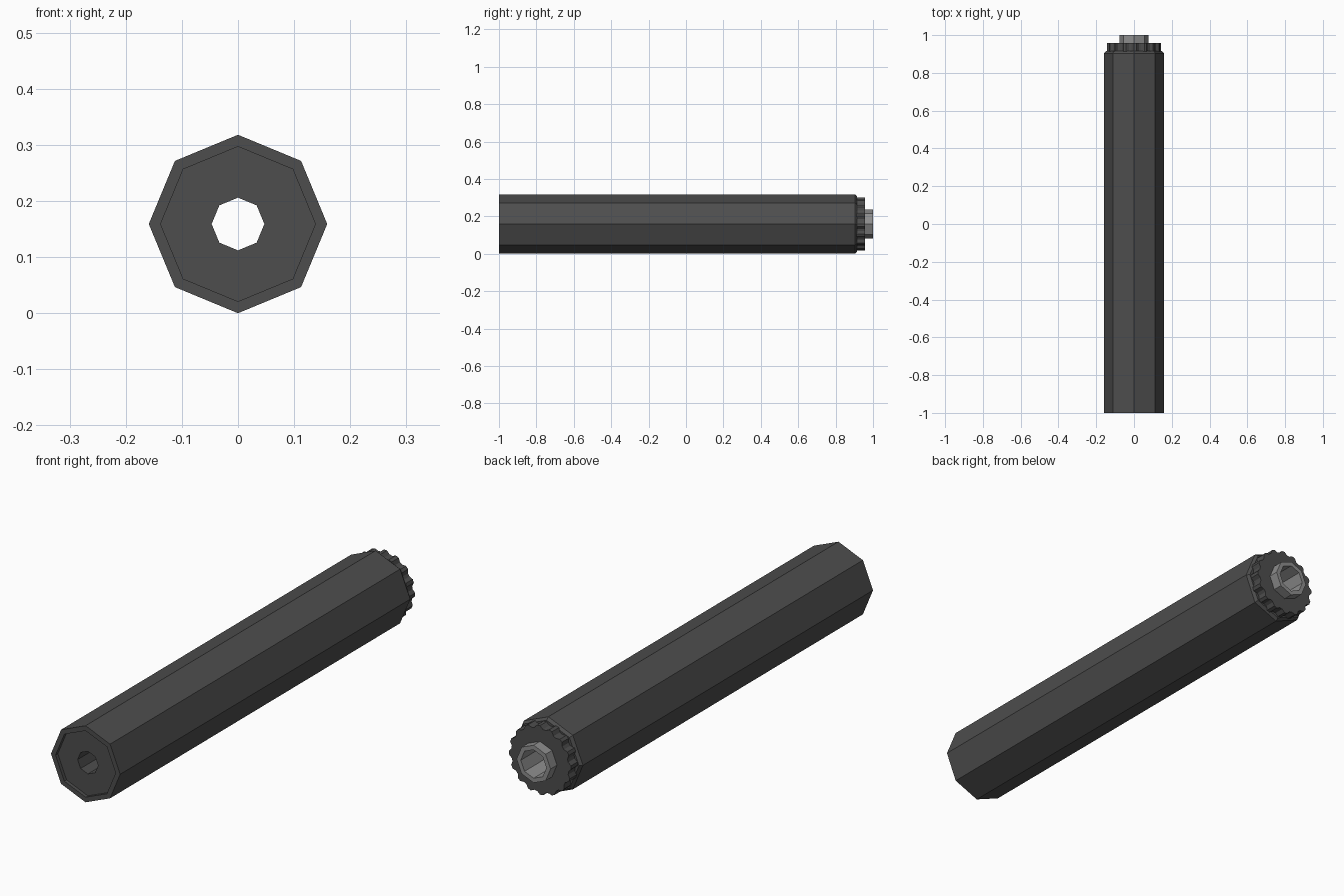
import bpy, bmesh, math

if "Cube" in bpy.data.objects:
    bpy.data.objects.remove(bpy.data.objects["Cube"])

CZ = 0.159  # height of the long axis


def material(name, v):
    m = bpy.data.materials.new(name)
    m.diffuse_color = (v, v, v, 1)
    m.use_nodes = True
    m.node_tree.nodes["Principled BSDF"].inputs["Base Color"].default_value = m.diffuse_color
    return m


dark = material("dark gunmetal", 0.075)
steel = material("light steel", 0.27)


def lathe(name, profile, mat, sides=8, radius_at=None):
    """Sweep a closed (y, radius) profile around the long axis."""
    bm = bmesh.new()
    rings = []
    for i in range(sides):
        a = 2 * math.pi * i / sides
        ring = []
        for y, r in profile:
            r = radius_at(i, r) if radius_at else r
            ring.append(bm.verts.new((r * math.sin(a), y, CZ + r * math.cos(a))))
        rings.append(ring)
    n = len(profile)
    for i in range(sides):
        p, q = rings[i], rings[(i + 1) % sides]
        for j in range(n):
            k = (j + 1) % n
            bm.faces.new((p[j], p[k], q[k], q[j]))
    bmesh.ops.recalc_face_normals(bm, faces=bm.faces)
    mesh = bpy.data.meshes.new(name)
    bm.to_mesh(mesh)
    bm.free()
    mesh.materials.append(mat)
    ob = bpy.data.objects.new(name, mesh)
    bpy.context.collection.objects.link(ob)
    return ob


# Octagonal body: recessed front face, through bore, chamfered rear edge
lathe("body", [(-1.0, 0.159), (-1.0, 0.138), (-0.985, 0.138), (-0.985, 0.047),
               (0.80, 0.047), (0.80, 0.062), (0.915, 0.062),
               (0.915, 0.149), (0.903, 0.159)], dark)


# Notched locking ring: 16 teeth, four points per tooth
def tooth(i, r):
    return r - 0.011 if r > 0.1 and i % 4 in (2, 3) else r


lathe("locking_ring", [(0.912, 0.143), (0.958, 0.143), (0.958, 0.062), (0.912, 0.062)],
      dark, 64, tooth)

# Threaded mount collar with its lining inside the rear
lathe("mount_collar", [(0.80, 0.078), (1.0, 0.078), (1.0, 0.059), (0.80, 0.059)], steel)
